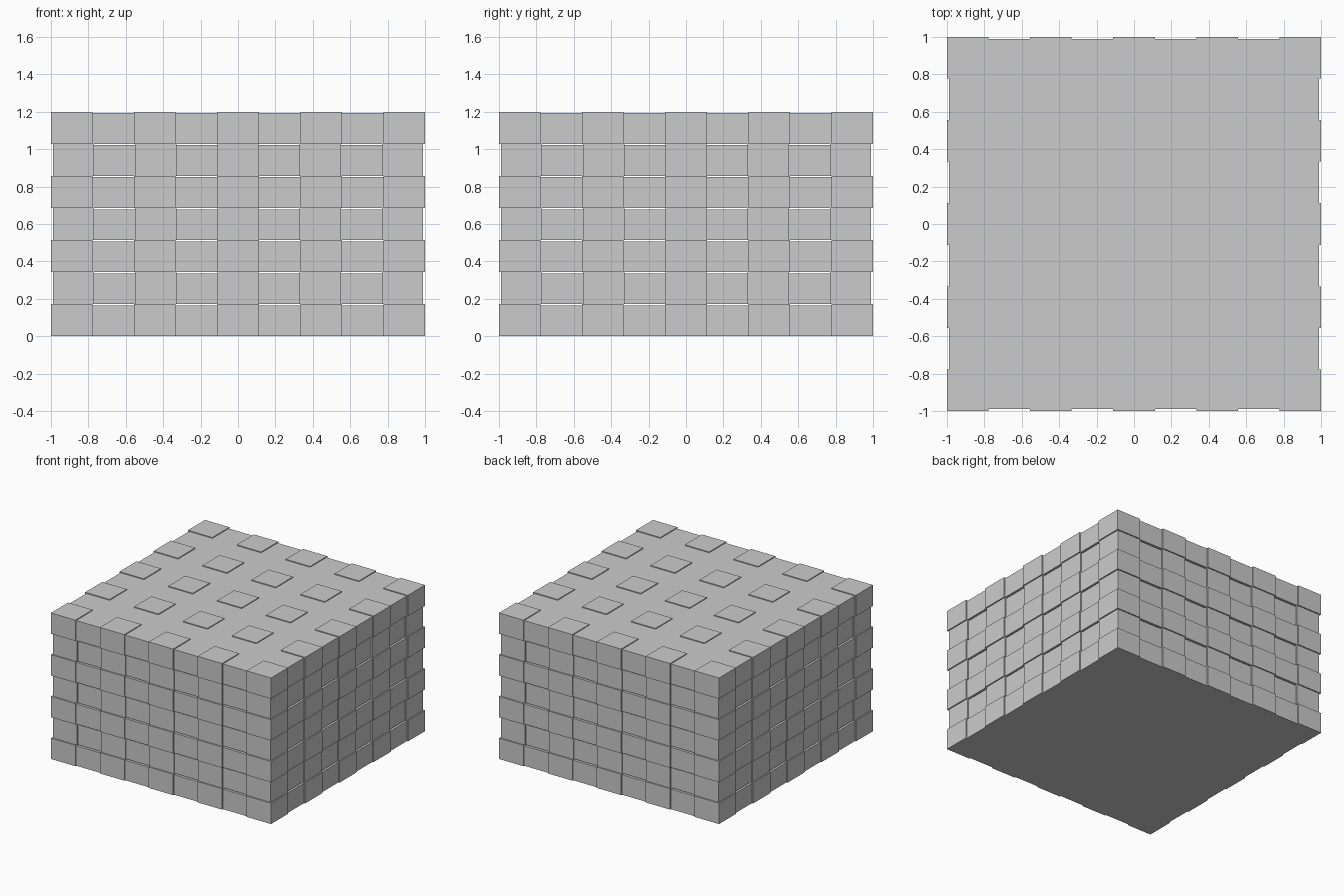
import bpy, bmesh
from mathutils import Matrix, Vector

if "Cube" in bpy.data.objects:
    bpy.data.objects.remove(bpy.data.objects["Cube"])

N, LAYERS = 9, 7          # grid cells per side, stacked courses
H = 1.2 / LAYERS          # course height
CELL = 2.0 / N
STEP = 0.01               # how far blocks stand out sideways
LIFT = 0.007              # how far blocks stand out on top


def add_box(bm, x, y, z0, sx, sy, sz):
    m = Matrix.Translation((x, y, z0 + sz / 2)) @ Matrix.Diagonal((sx, sy, sz, 1))
    bmesh.ops.create_cube(bm, size=1, matrix=m)


def course(name, z, scale):
    bm = bmesh.new()
    # core slab
    w = 2 * (1 - STEP)
    add_box(bm, 0, 0, z, w, w, H - LIFT)
    # raised blocks on every second cell
    for i in range(0, N, 2):
        for j in range(0, N, 2):
            x, y = -1 + (i + .5) * CELL, -1 + (j + .5) * CELL
            add_box(bm, x, y, z, CELL, CELL, H)
    bmesh.ops.scale(bm, vec=Vector((scale, scale, 1)), verts=bm.verts)
    me = bpy.data.meshes.new(name)
    bm.to_mesh(me)
    bm.free()
    bpy.context.collection.objects.link(bpy.data.objects.new(name, me))


# alternate full-size and slightly inset courses
for k in range(LAYERS):
    course(f"block_course_{k + 1}", k * H, 1.0 if k % 2 == 0 else 0.99)
